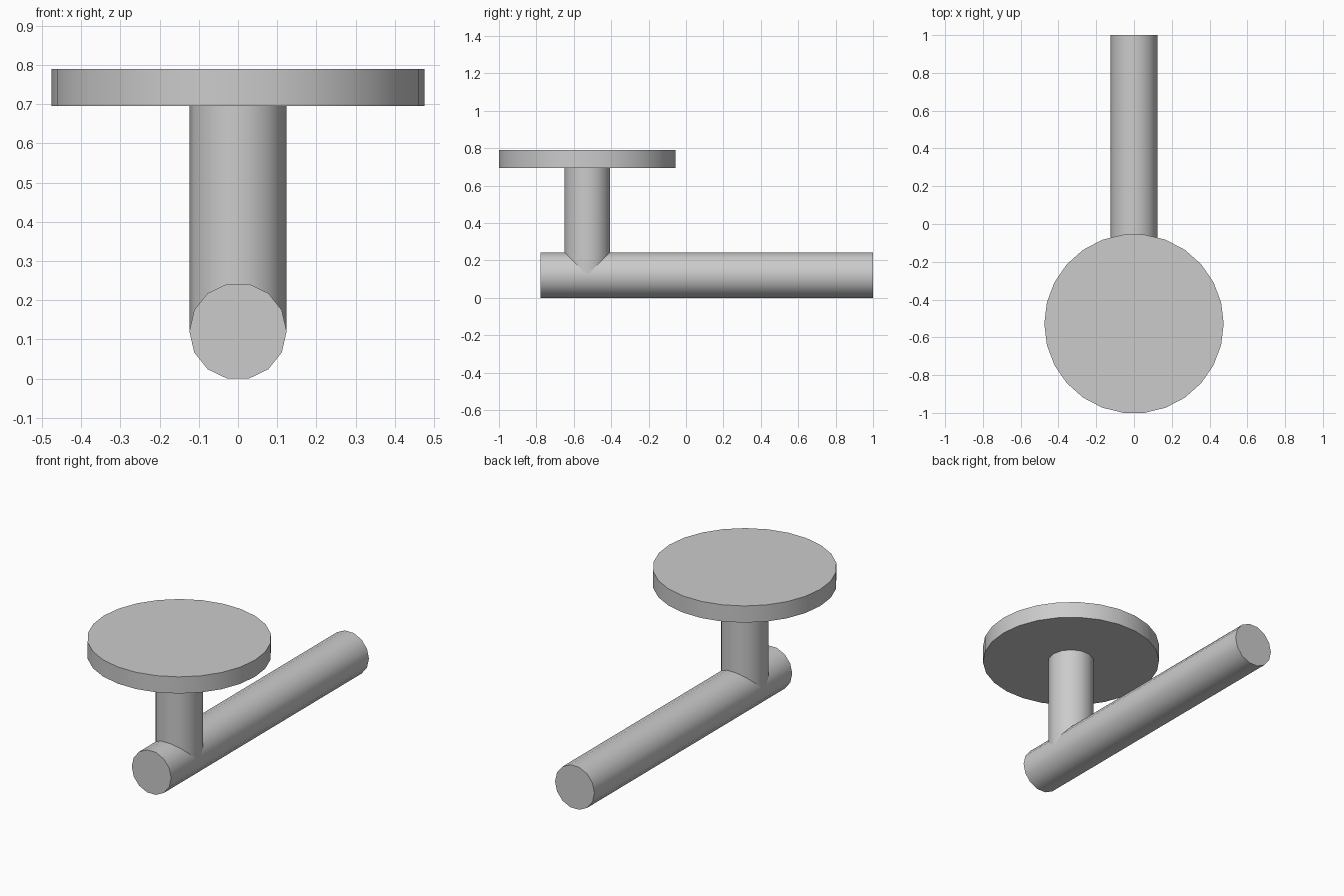
import bpy
from math import radians, pi

cube = bpy.data.objects.get("Cube")
if cube:
    bpy.data.objects.remove(cube, do_unlink=True)

# One plain grey finish
grey = bpy.data.materials.new("plain grey")
grey.use_nodes = True
colour = (0.6, 0.6, 0.6, 1)
grey.diffuse_color = colour
grey.node_tree.nodes["Principled BSDF"].inputs["Base Color"].default_value = colour


def cylinder(name, sides, radius, length, centre, tilt=0.0):
    """Cylinder with a corner on +x and flats on the other axis."""
    bpy.ops.mesh.primitive_cylinder_add(vertices=sides, radius=radius, depth=length)
    obj = bpy.context.object
    obj.name = name
    obj.rotation_euler = (0, 0, pi / 2)
    bpy.ops.object.transform_apply(location=False, rotation=True, scale=False)
    obj.rotation_euler = (tilt, 0, 0)
    obj.location = centre
    bpy.ops.object.transform_apply(location=True, rotation=True, scale=False)
    obj.data.materials.append(grey)
    bpy.ops.object.shade_smooth_by_angle(angle=radians(30))
    return obj


rod_radius = 0.124
bar_z = 0.121
post_y = -0.528
bar_front, bar_back = -0.778, 1.0
disc_bottom, disc_top = 0.695, 0.79

# Long horizontal bar
cylinder("grip_bar", 14, rod_radius, bar_back - bar_front,
         (0, (bar_front + bar_back) / 2, bar_z), pi / 2)

# Upright post, rooted in the middle of the bar
cylinder("post", 14, rod_radius, disc_bottom - bar_z,
         (0, post_y, (bar_z + disc_bottom) / 2))

# Round mounting plate on top
cylinder("mounting_disc", 26, 0.475, disc_top - disc_bottom,
         (0, post_y, (disc_bottom + disc_top) / 2))
